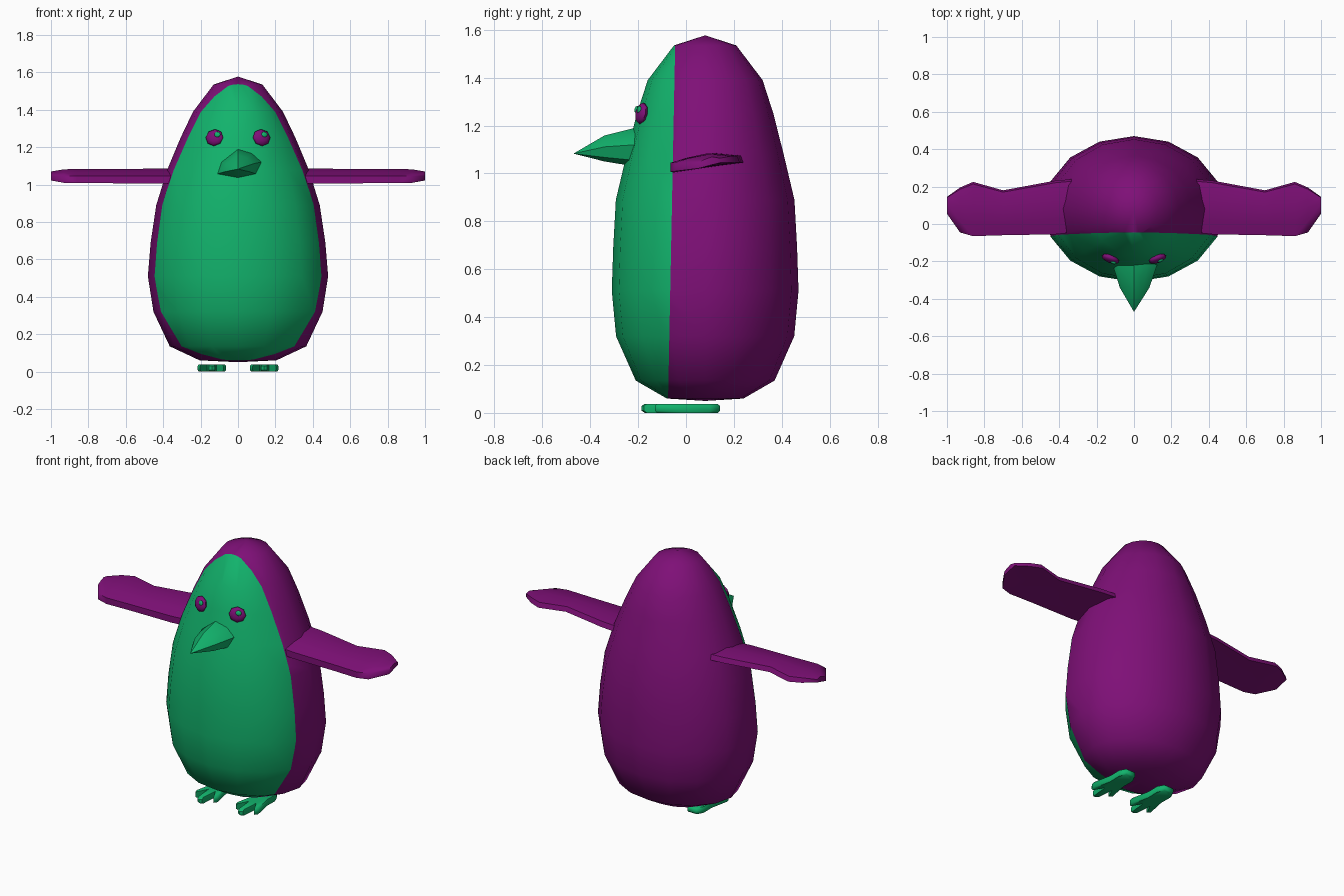
import bpy, bmesh, math
from mathutils import Vector, Matrix

if "Cube" in bpy.data.objects:
    bpy.data.objects.remove(bpy.data.objects["Cube"])


def material(name, rgb):
    m = bpy.data.materials.new(name)
    m.diffuse_color = (*rgb, 1)
    m.use_nodes = True
    m.node_tree.nodes["Principled BSDF"].inputs["Base Color"].default_value = m.diffuse_color
    return m


PURPLE = material("purple", (0.21, 0.005, 0.185))
GREEN = material("green", (0.006, 0.45, 0.15))


def finish(name, bm, mats, angle=60):
    bmesh.ops.recalc_face_normals(bm, faces=bm.faces)
    me = bpy.data.meshes.new(name)
    bm.to_mesh(me)
    bm.free()
    for m in mats:
        me.materials.append(m)
    ob = bpy.data.objects.new(name, me)
    bpy.context.collection.objects.link(ob)
    bpy.ops.object.select_all(action='DESELECT')
    ob.select_set(True)
    bpy.context.view_layer.objects.active = ob
    bpy.ops.object.shade_smooth_by_angle(angle=math.radians(angle))
    return ob


def loft(bm, rings):
    """Skin closed rings and close both ends; a one-point ring is a tip."""
    vs = [[bm.verts.new(p) for p in r] for r in rings]
    for a, b in zip(vs, vs[1:]):
        n = max(len(a), len(b))
        for i in range(n):
            j = (i + 1) % n
            if len(a) == 1:
                bm.faces.new((a[0], b[i], b[j]))
            elif len(b) == 1:
                bm.faces.new((a[i], a[j], b[0]))
            else:
                bm.faces.new((a[i], a[j], b[j], b[i]))
    for end in (vs[0], vs[-1]):
        if len(end) > 2:
            bm.faces.new(end)


# Body: elliptical egg (z, half width, half depth), split into front and back colours
profile = [(0.05, 0, 0), (0.06, 0.205, 0.16), (0.135, 0.365, 0.29), (0.32, 0.452, 0.372),
           (0.51, 0.482, 0.39), (0.69, 0.467, 0.384), (0.89, 0.437, 0.373),
           (1.08, 0.378, 0.328), (1.25, 0.307, 0.285), (1.39, 0.24, 0.24),
           (1.535, 0.13, 0.13), (1.577, 0, 0)]
bm = bmesh.new()
rings = []
for z, rx, ry in profile:
    n = 16 if rx else 1
    rings.append([(rx * math.cos(k * math.tau / 16), 0.08 + ry * math.sin(k * math.tau / 16), z)
                  for k in range(n)])
loft(bm, rings)
split, direction = Vector((0, -0.076, 0)), Vector((0, 1, -0.02))
bmesh.ops.bisect_plane(bm, geom=bm.verts[:] + bm.edges[:] + bm.faces[:],
                       plane_co=split, plane_no=direction)
for f in bm.faces:
    f.material_index = int((f.calc_center_median() - split).dot(direction) < 0)
finish("body", bm, [PURPLE, GREEN])

# Beak: faceted cone with a bulging middle
base = [(0, 1.19), (0.075, 1.165), (0.125, 1.12), (0.1, 1.055),
        (0, 1.03), (-0.115, 1.055), (-0.09, 1.12)]
bm = bmesh.new()
loft(bm, [[(x, -0.14, z) for x, z in base],
          [(x, -0.215, z) for x, z in base],
          [(x * 0.66, -0.34, 1.093 + (z - 1.093) * 0.68) for x, z in base],
          [(0, -0.47, 1.083)]])
finish("beak", bm, [GREEN], 40)


# Wings: flat flipper lofted outwards (x, front y, back y, thickness scale)
wing_rings = [(0.33, -0.045, 0.24, 1), (0.42, -0.055, 0.232, 1), (0.7, -0.06, 0.18, 0.95),
              (0.86, -0.065, 0.225, 0.95), (0.93, -0.045, 0.195, 0.9), (1.0, 0.055, 0.145, 0.6)]
wing_section = [(0, 1.005), (0, 1.045), (0.25, 1.066), (0.6, 1.085),
                (0.96, 1.075), (1, 1.045), (0.6, 1.03), (0.25, 1.015)]


def wing(name, side):
    bm = bmesh.new()
    loft(bm, [[(side * x, y0 + t * (y1 - y0), 1.047 + (z - 1.047) * s) for t, z in wing_section]
              for x, y0, y1, s in wing_rings])
    finish(name, bm, [PURPLE])


# Feet: extruded outline with three pointed toes
foot_outline = [(-0.03, 0.142), (0.03, 0.142), (0.052, 0.1), (0.05, 0.02), (0.076, -0.11),
                (0.062, -0.13), (0.026, -0.06), (0.016, -0.175), (0, -0.185), (-0.016, -0.175),
                (-0.026, -0.06), (-0.062, -0.13), (-0.076, -0.11), (-0.05, 0.02), (-0.052, 0.1)]


def foot(name, side):
    bm = bmesh.new()
    layers = [(0.0, 0.93), (0.009, 1), (0.029, 1), (0.038, 0.93)]
    loft(bm, [[(0.14 * side + x * s, y * s, z) for x, y in foot_outline] for z, s in layers])
    finish(name, bm, [GREEN], 50)


# Eyes: squashed balls lying on the face, each with a small highlight
def ball(name, centre, radii, turn, mat):
    bm = bmesh.new()
    m = (Matrix.Translation(centre) @ Matrix.Rotation(turn, 4, 'Z')
         @ Matrix.Rotation(math.radians(-12), 4, 'X')
         @ Matrix.Diagonal((*radii, 1)) @ Matrix.Rotation(math.pi / 2, 4, 'X'))
    bmesh.ops.create_uvsphere(bm, u_segments=8, v_segments=6, radius=1, matrix=m)
    finish(name, bm, [mat])


for label, side in (("right", 1), ("left", -1)):
    wing(label + "_wing", side)
    foot(label + "_foot", side)
    turn = side * math.radians(20)
    ball(label + "_eye", (side * 0.126, -0.186, 1.251), (0.05, 0.021, 0.046), turn, PURPLE)
    ball(label + "_eye_highlight", (side * 0.126 + 0.015, -0.201 + side * 0.005, 1.267),
         (0.018, 0.008, 0.016), turn, GREEN)
